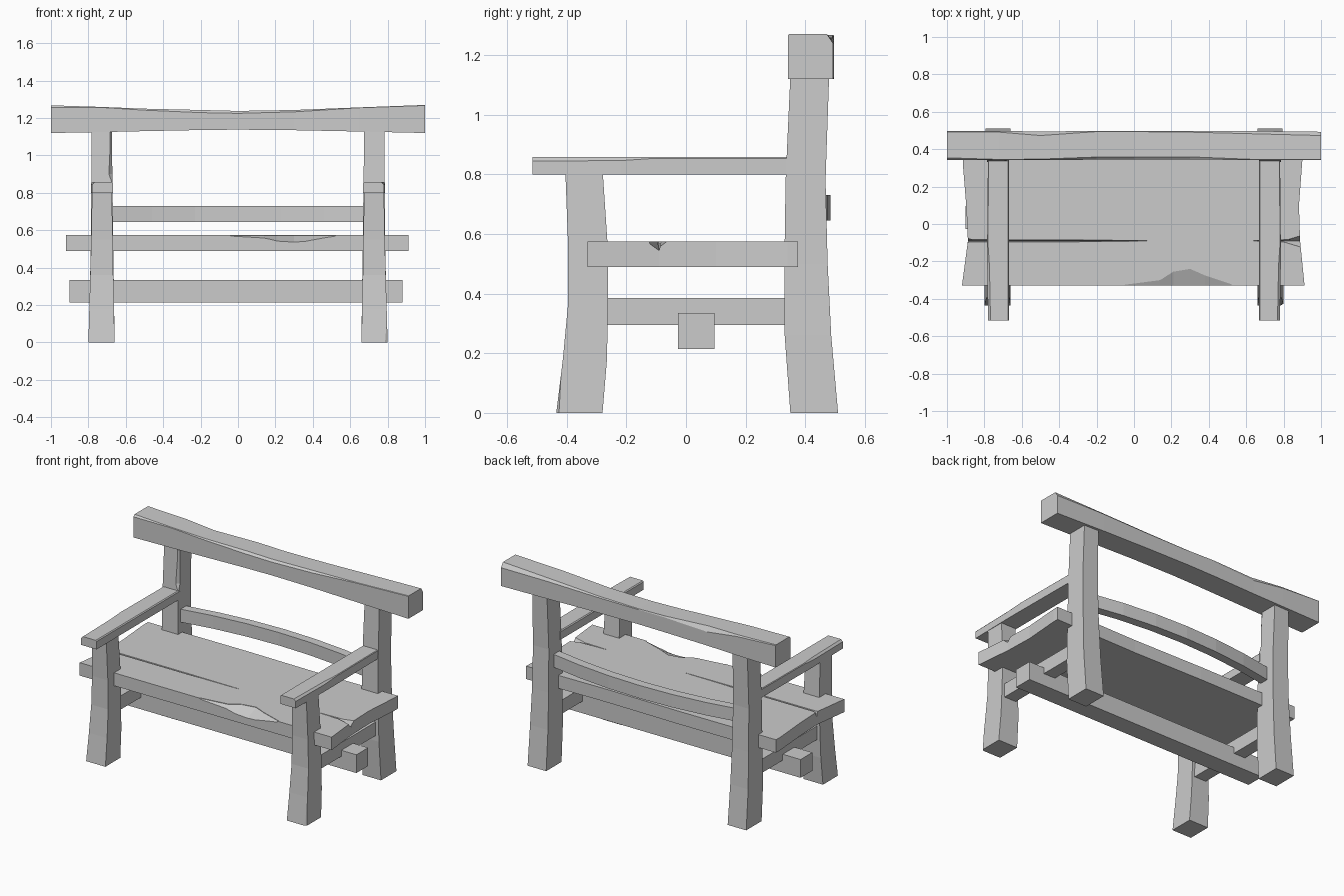
import bpy, bmesh

if "Cube" in bpy.data.objects:
    bpy.data.objects.remove(bpy.data.objects["Cube"])


def loft(name, axis, sections):
    """Skin equal-sized polygons (t, [(u, v), ...]) placed along an axis."""
    place = {'x': lambda t, u, v: (t, u, v),
             'y': lambda t, u, v: (u, t, v),
             'z': lambda t, u, v: (u, v, t)}[axis]
    bm = bmesh.new()
    rings = [[bm.verts.new(place(t, u, v)) for u, v in pts] for t, pts in sections]
    n = len(rings[0])
    for a, b in zip(rings, rings[1:]):
        for i in range(n):
            j = (i + 1) % n
            bm.faces.new((a[i], a[j], b[j], b[i]))
    bm.faces.new(rings[0])
    bm.faces.new(rings[-1])
    bmesh.ops.recalc_face_normals(bm, faces=bm.faces)
    mesh = bpy.data.meshes.new(name)
    bm.to_mesh(mesh)
    bm.free()
    obj = bpy.data.objects.new(name, mesh)
    bpy.context.collection.objects.link(obj)
    return obj


def rect(u0, u1, v0, v1):
    return [(u0, v0), (u1, v0), (u1, v1), (u0, v1)]


def worn(u0, u1, v0, v1, a, b):
    """Rectangle with its two top corners worn off; a, b = (inset, drop)."""
    return [(u0, v0), (u1, v0), (u1, v1 - b[1]), (u1 - b[0], v1),
            (u0 + a[0], v1), (u0, v1 - a[1])]


def carve(obj, axis, sections):
    cutter = loft(obj.name + "_cutter", axis, sections)
    cutter.hide_render = True
    cutter.hide_set(True)
    mod = obj.modifiers.new("chip", 'BOOLEAN')
    mod.operation = 'DIFFERENCE'
    mod.solver = 'EXACT'
    mod.object = cutter


# Legs: z, inner x, outer x, front y, back y
FRONT = [(0, .66, .80, -.435, -.28), (.18, .663, .795, -.413, -.265),
         (.36, .667, .79, -.396, -.262), (.55, .67, .785, -.395, -.262),
         (.82, .675, .78, -.405, -.28)]
BACK = [(0, .66, .795, .35, .51), (.26, .663, .793, .331, .487),
        (.5, .667, .787, .33, .475), (.78, .67, .785, .334, .468),
        (1.13, .675, .782, .35, .48)]
legs = {}
for side, s in (("left", -1), ("right", 1)):
    for part, rows in (("front_leg", FRONT), ("back_leg", BACK)):
        legs[part, side] = loft(f"{part}_{side}", 'z',
                                [(z, rect(s * a, s * b, c, d)) for z, a, b, c, d in rows])
    # Armrest with worn front edges
    loft(f"armrest_{side}", 'y', [
        (y, worn(s * .668, s * (.785 - t), .80, .858, (s * .006, .006), (s * c, c)))
        for y, t, c in ((-.515, .005, .013), (-.22, 0, .012), (-.1, 0, .004), (.35, .004, .004))])
    # Side stretcher
    loft(f"side_stretcher_{side}", 'y',
         [(y, rect(s * .685, s * .77, .295, .385)) for y in (-.29, .36)])

# Split corners on some of the legs
carve(legs["front_leg", "right"], 'z', [
    (-.01, [(.765, -.45), (.82, -.45), (.82, -.413)]),
    (.30, [(.792, -.41), (.82, -.41), (.82, -.395)])])
carve(legs["back_leg", "right"], 'z', [
    (.42, [(.79, .50), (.82, .50), (.82, .476)]),
    (.76, [(.755, .50), (.82, .50), (.82, .435)]),
    (.81, [(.785, .50), (.82, .50), (.82, .47)])])
carve(legs["back_leg", "left"], 'z', [
    (.80, [(-.668, .32), (-.65, .32), (-.65, .338)]),
    (.90, [(-.71, .32), (-.65, .32), (-.65, .38)]),
    (1.14, [(-.70, .33), (-.65, .33), (-.65, .40)])])

# Top rail: x, front y, back y, bottom z, top z, front wear, back wear
loft("top_rail", 'x', [
    (x, worn(y0, y1, z0, z1, a, b)) for x, y0, y1, z0, z1, a, b in (
        (-1, .342, .497, 1.12, 1.268, (.012, .012), (.004, .004)),
        (-.72, .342, .497, 1.125, 1.259, (.003, .003), (.006, .01)),
        (-.5, .342, .495, 1.130, 1.250, (.005, .008), (.022, .03)),
        (-.2, .344, .497, 1.136, 1.243, (.014, .014), (.003, .01)),
        (.0, .345, .497, 1.138, 1.238, (.014, .013), (.003, .004)),
        (.3, .345, .497, 1.135, 1.243, (.014, .010), (.006, .008)),
        (.65, .342, .497, 1.128, 1.257, (.003, .002), (.015, .015)),
        (1, .342, .493, 1.12, 1.27, (.003, .003), (.02, .03)))])

# Lower back rail, bowed towards the back
loft("lower_back_rail", 'x', [
    (x, rect(y, y + .058, .645, .73))
    for x, y in ((i * .115, .426 - .07 * (i / 6) ** 2) for i in range(-6, 7, 2))])

# Seat slab with flared ends
seat = loft("seat", 'z', [(z, [
    (-.92, -.33), (.912, -.33), (.888, -.09), (.882, .1), (.90, .34), (.90, .375),
    (.3, .368), (-.2, .375), (-.915, .372), (-.915, .32), (-.897, .1), (-.888, -.09)])
    for z in (.49, .575)])


def groove(x, w, depth):
    return (x, [(-.09 - w, .58), (-.09 + w, .58), (-.09, .575 - depth)])


# Cracks between the planks, opening out at the ends
carve(seat, 'x', [groove(-.96, .03, .03), groove(-.86, .007, .03),
                  groove(-.3, .006, .025), groove(.07, .002, .008)])
carve(seat, 'x', [groove(.64, .002, .008), groove(.80, .007, .025), groove(.96, .055, .035)])
# Broken front edge
carve(seat, 'x', [
    (x, [(-.36, .60), (y, .60), (y, .572), (-.36, z)])
    for x, y, z in ((-.05, -.325, .574), (.14, -.30, .545), (.21, -.255, .53),
                    (.30, -.24, .525), (.38, -.275, .53), (.52, -.322, .555))])

# Long centre stretcher
loft("centre_stretcher", 'x', [(x, rect(-.027, .095, .215, .335)) for x in (-.9, .88)])
